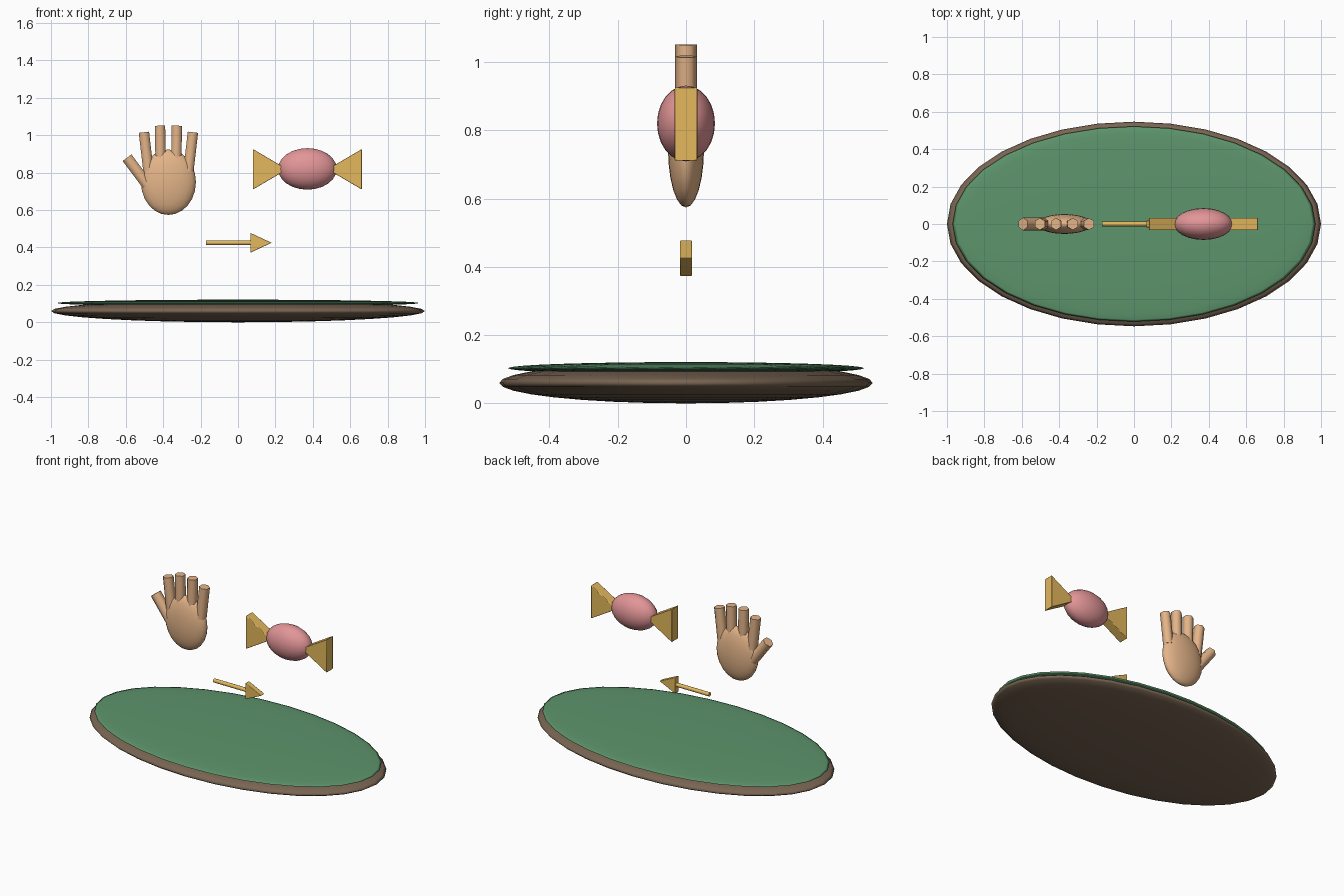
import bpy, math
from mathutils import Vector

if "Cube" in bpy.data.objects:
    bpy.data.objects.remove(bpy.data.objects["Cube"])


def material(name, rgb):
    m = bpy.data.materials.new(name)
    m.diffuse_color = (*rgb, 1)
    m.use_nodes = True
    m.node_tree.nodes["Principled BSDF"].inputs["Base Color"].default_value = m.diffuse_color
    return m


WOOD = material("wood", (0.19, 0.13, 0.085))
GREEN = material("green", (0.11, 0.30, 0.15))
SKIN = material("skin", (0.78, 0.46, 0.25))
PINK = material("pink", (0.76, 0.30, 0.31))
GOLD = material("gold", (0.77, 0.48, 0.11))


def finish(name, mat, angle=None):
    o = bpy.context.object
    o.name = name
    o.data.materials.append(mat)
    if angle:
        bpy.ops.object.shade_smooth_by_angle(angle=math.radians(angle))
    return o


def ellipsoid(name, loc, radii, mat, seg=24, rings=12):
    bpy.ops.mesh.primitive_uv_sphere_add(segments=seg, ring_count=rings, radius=1, location=loc)
    bpy.context.object.scale = radii
    bpy.ops.object.transform_apply(location=False, rotation=False, scale=True)
    bpy.ops.object.shade_smooth()
    return finish(name, mat)


def rod(name, start, end, radius, mat, sides):
    # cylinder between two points in the xz plane
    a, b = Vector((start[0], 0, start[1])), Vector((end[0], 0, end[1]))
    d = b - a
    bpy.ops.mesh.primitive_cylinder_add(vertices=sides, radius=radius, depth=d.length,
                                        location=(a + b) / 2,
                                        rotation=(0, math.atan2(d.x, d.z), 0))
    return finish(name, mat, 65)


def wedge(name, tip_x, base_x, z, half_h, half_y, mat):
    # triangular prism in the xz plane with slightly softened edges
    tri = [(tip_x, z), (base_x, z + half_h), (base_x, z - half_h)]
    verts = [(x, y, h) for y in (-half_y, half_y) for x, h in tri]
    faces = [(0, 2, 1), (3, 4, 5), (0, 1, 4, 3), (1, 2, 5, 4), (2, 0, 3, 5)]
    me = bpy.data.meshes.new(name)
    me.from_pydata(verts, [], faces)
    if tip_x > base_x:
        me.flip_normals()
    o = bpy.data.objects.new(name, me)
    bpy.context.collection.objects.link(o)
    bpy.ops.object.select_all(action='DESELECT')
    bpy.context.view_layer.objects.active = o
    o.select_set(True)
    bpy.ops.object.mode_set(mode='EDIT')
    bpy.ops.mesh.select_all(action='SELECT')
    bpy.ops.mesh.normals_make_consistent(inside=False)
    bpy.ops.object.mode_set(mode='OBJECT')
    bevel = o.modifiers.new("soft_edges", 'BEVEL')
    bevel.width = 0.003
    bevel.segments = 2
    return finish(name, mat, 30)


# oval base with green top
ellipsoid("base_rim", (0, 0, 0.06), (1.0, 0.547, 0.06), WOOD, 32, 16)
ellipsoid("base_top", (0, 0, 0.103), (0.97, 0.522, 0.018), GREEN, 32, 16)

# open hand
HX = -0.372
ellipsoid("palm", (HX, 0, 0.749), (0.147, 0.053, 0.175), SKIN)
for i, (low, high, top) in enumerate([(-0.107, -0.131, 1.016), (-0.041, -0.045, 1.051),
                                      (0.041, 0.045, 1.051), (0.107, 0.131, 1.016)]):
    rod(f"finger_{i + 1}", (HX + low, 0.81), (HX + high, top), 0.032, SKIN, 6)
rod("thumb", (-0.485, 0.735), (-0.593, 0.88), 0.034, SKIN, 6)

# wrapped sweet
CX = 0.371
ellipsoid("sweet", (CX, 0, 0.82), (0.157, 0.085, 0.111), PINK)
for side, s in (("left", -1), ("right", 1)):
    wedge(f"wrapper_{side}", CX + s * 0.107, CX + s * 0.291, 0.818, 0.108, 0.033, GOLD)

# arrow from hand to sweet
rod("arrow_shaft", (-0.172, 0.425), (0.08, 0.425), 0.0125, GOLD, 12)
wedge("arrow_head", 0.18, 0.066, 0.425, 0.053, 0.018, GOLD)
